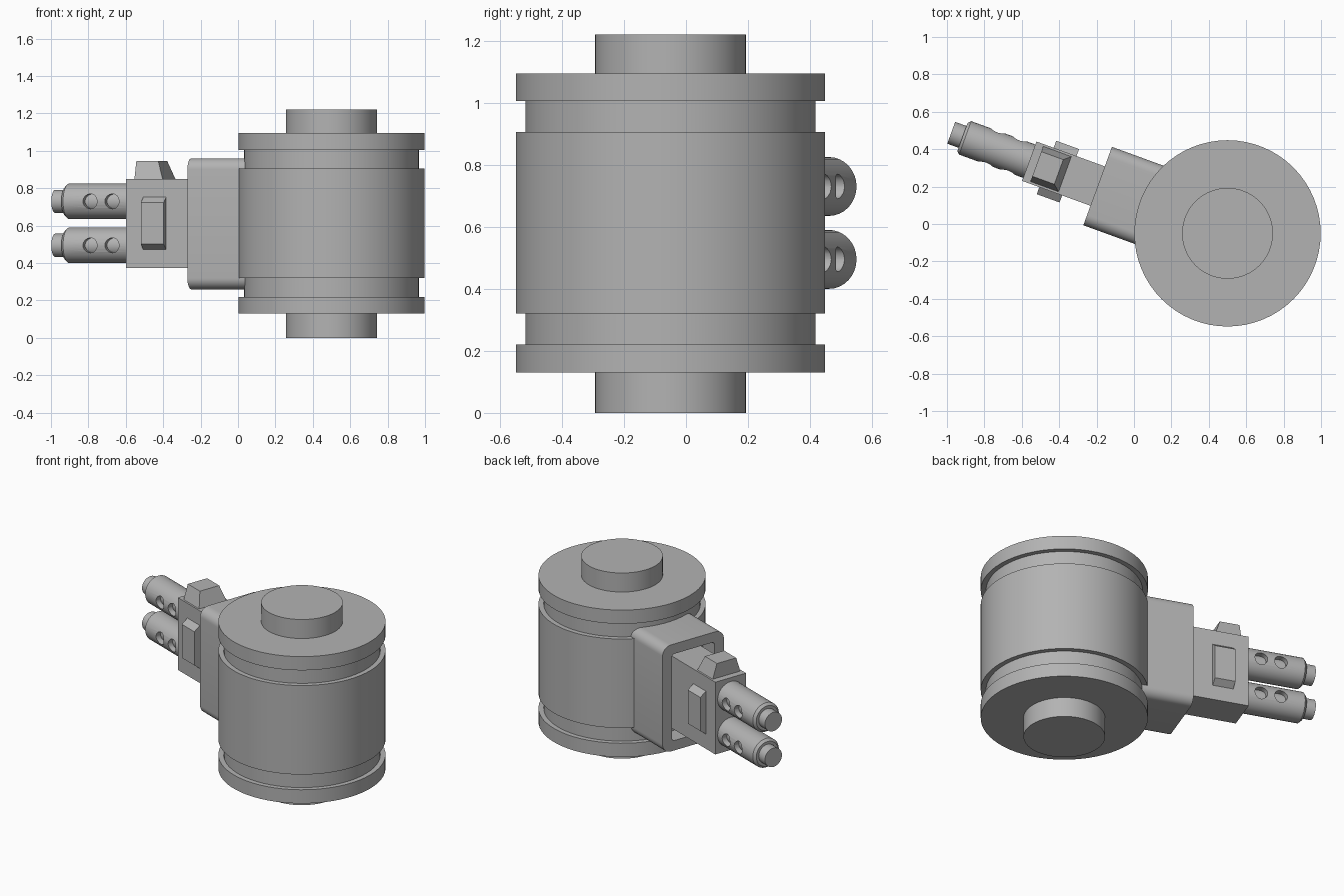
import bpy, bmesh, math
from mathutils import Matrix, Vector

cube = bpy.data.objects.get("Cube")
if cube:
    bpy.data.objects.remove(cube, do_unlink=True)

PIVOT = Matrix.Translation((0.5, -0.05, 0))          # drum axis
ARM = PIVOT @ Matrix.Rotation(math.radians(160), 4, "Z")  # local x runs out along the gun

steel = bpy.data.materials.new("plain_grey")
steel.use_nodes = True
GREY = (0.45, 0.45, 0.45, 1)
steel.diffuse_color = GREY
steel.node_tree.nodes["Principled BSDF"].inputs["Base Color"].default_value = GREY


def finish(name, bm, frame):
    bmesh.ops.recalc_face_normals(bm, faces=bm.faces)
    mesh = bpy.data.meshes.new(name)
    bm.to_mesh(mesh)
    bm.free()
    mesh.materials.append(steel)
    obj = bpy.data.objects.new(name, mesh)
    obj.matrix_world = frame
    bpy.context.collection.objects.link(obj)
    return obj


def activate(obj):
    bpy.ops.object.select_all(action="DESELECT")
    obj.select_set(True)
    bpy.context.view_layer.objects.active = obj


def smooth(obj):
    activate(obj)
    bpy.ops.object.shade_smooth_by_angle(angle=math.radians(30))


def cut(obj, cutters):
    activate(obj)
    for c in cutters:
        mod = obj.modifiers.new("cut", "BOOLEAN")
        mod.object, mod.solver = c, "EXACT"
        bpy.ops.object.modifier_apply(modifier=mod.name)
        bpy.data.objects.remove(c, do_unlink=True)


def box(name, lo, hi, radius=0.0, shape=None):
    """Box in the arm frame; radius rounds the edges along x, shape moves vertices."""
    lo, hi = Vector(lo), Vector(hi)
    bm = bmesh.new()
    bmesh.ops.create_cube(bm, size=1)
    for v in bm.verts:
        unit = v.co + Vector((0.5, 0.5, 0.5))
        v.co = [lo[i] + unit[i] * (hi[i] - lo[i]) for i in range(3)]
    if shape:
        for v in bm.verts:
            shape(v.co)
    if radius:
        edges = [e for e in bm.edges if abs(e.verts[0].co.x - e.verts[1].co.x) > 1e-4]
        bmesh.ops.bevel(bm, geom=edges, offset=radius, segments=8, profile=0.5, affect="EDGES")
    return finish(name, bm, ARM)


def lathe(name, profile, frame, steps):
    """Spin (radius, height) points around the frame's z axis."""
    bm = bmesh.new()
    points = [(0, profile[0][1])] + profile + [(0, profile[-1][1])]
    verts = [bm.verts.new((r, 0, h)) for r, h in points]
    edges = [bm.edges.new(pair) for pair in zip(verts, verts[1:])]
    bmesh.ops.spin(bm, geom=verts + edges, cent=(0, 0, 0), axis=(0, 0, 1),
                   angle=math.tau, steps=steps)
    bmesh.ops.remove_doubles(bm, verts=bm.verts, dist=1e-5)
    obj = finish(name, bm, frame)
    smooth(obj)
    return obj


# Drum: stub axles, end flanges, grooves and main body
WIDE, GROOVE, AXLE = 0.498, 0.467, 0.243
bands = [(AXLE, 0, 0.13), (WIDE, 0.13, 0.22), (GROOVE, 0.22, 0.32), (WIDE, 0.32, 0.905),
         (GROOVE, 0.905, 1.005), (WIDE, 1.005, 1.095), (AXLE, 1.095, 1.22)]
lathe("drum", [(r, z) for r, low, high in bands for z in (low, high)], PIVOT, 64)

# Rounded housing with a recessed opening for the gun
housing = box("gun_housing", (0.3, -0.223, 0.26), (0.739, 0.223, 0.96), 0.06)
opening = box("opening_cutter", (0.62, -0.155, 0.325), (0.9, 0.155, 0.895), 0.02)
cut(housing, [opening])
smooth(housing)

# Gun body
box("gun_body", (0.58, -0.112, 0.375), (1.128, 0.112, 0.85))


# Sight block, tapered at the sides and rear
def taper_sight(co):
    if co.z > 0.9:
        co.y *= 0.7
        if co.x < 1:
            co.x += 0.035


box("sight_block", (0.925, -0.1, 0.85), (1.085, 0.1, 0.945), shape=taper_sight)

# Side plates with sloped top and bottom ends
for side, sign in (("left", -1), ("right", 1)):
    def taper_plate(co, sign=sign):
        if co.y * sign > 0.13:
            co.z += 0.032 if co.z < 0.6 else -0.032

    ys = sorted((0.11 * sign, 0.152 * sign))
    box(side + "_side_plate", (0.9, ys[0], 0.47), (1.03, ys[1], 0.755), shape=taper_plate)

# Barrels: perforated jacket around an inner tube
for level, z in (("lower", 0.495), ("upper", 0.73)):
    axis = ARM @ Matrix.Translation((0, 0, z)) @ Matrix.Rotation(math.pi / 2, 4, "Y")
    jacket = lathe(level + "_barrel_jacket",
                   [(0.095, 1.1), (0.095, 1.493), (0.08, 1.508)], axis, 32)
    holes = []
    for x in (1.215, 1.34):
        across = ARM @ Matrix.Translation((x, 0, z)) @ Matrix.Rotation(math.pi / 2, 4, "X")
        holes.append(lathe("hole_cutter", [(0.04, -0.2), (0.04, 0.2)], across, 24))
    bpy.context.view_layer.update()
    cut(jacket, holes)
    smooth(jacket)
    lathe(level + "_barrel_tube", [(0.062, 1.11), (0.062, 1.572)], axis, 32)
